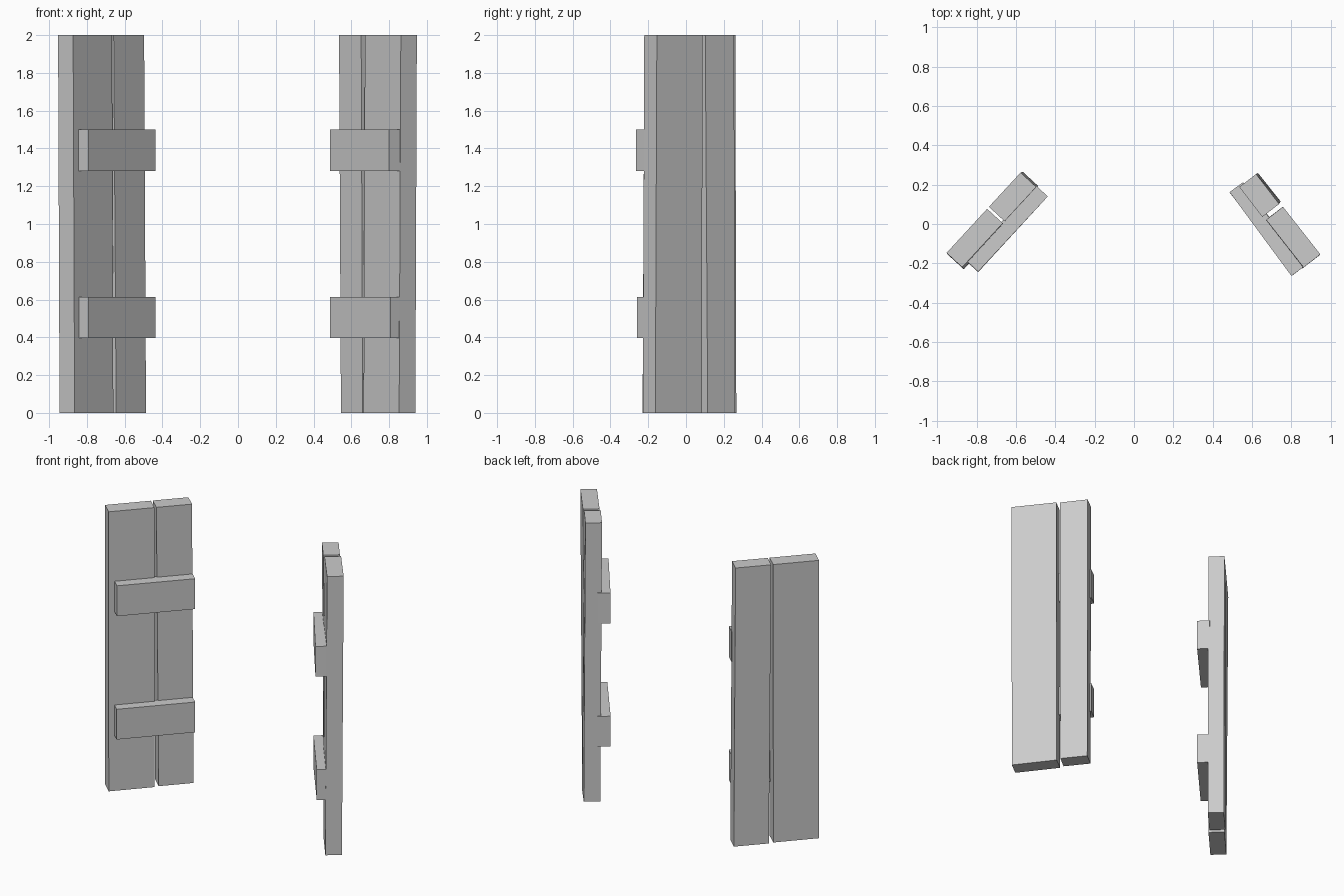
import bpy
from mathutils import Vector

if "Cube" in bpy.data.objects:
    bpy.data.objects.remove(bpy.data.objects["Cube"])


def board(name, bottom, top, z0, z1, depth):
    """Slab with a front edge line (two xy points) at each end, thickened towards the back."""
    verts = []
    for line, z in ((bottom, z0), (top, z1)):
        a, b = (Vector((x, y, z)) for x, y in line)
        d = (b - a).normalized()
        n = Vector((-d.y, d.x, 0)) * depth
        verts += [a, b, b + n, a + n]
    faces = [(3, 2, 1, 0), (4, 5, 6, 7)]
    faces += [(i, (i + 1) % 4, (i + 1) % 4 + 4, i + 4) for i in range(4)]
    mesh = bpy.data.meshes.new(name)
    mesh.from_pydata(verts, [], faces)
    obj = bpy.data.objects.new(name, mesh)
    bpy.context.collection.objects.link(obj)
    return obj


# Upright planks: slightly crooked, two per shutter (bottom line, top line)
planks = {
    "left_outer_plank": (((-0.865, -0.23), (-0.66, -0.006)), ((-0.873, -0.22), (-0.667, 0.004))),
    "left_inner_plank": (((-0.645, 0.022), (-0.487, 0.193)), ((-0.658, 0.014), (-0.497, 0.188))),
    "right_inner_plank": (((0.545, 0.193), (0.66, 0.048)), ((0.535, 0.188), (0.652, 0.036))),
    "right_outer_plank": (((0.665, 0.018), (0.853, -0.228)), ((0.672, 0.021), (0.862, -0.221))),
}
# Right shutter slopes the other way, but left-to-right lines always have the back on the left
for name, (bottom, top) in planks.items():
    board(name, bottom, top, 0, 2, 0.108)

# Battens across the front of each shutter
battens = {
    "left": (((-0.792, -0.245), (-0.438, 0.14)), ((-0.792, -0.242), (-0.438, 0.14))),
    "right": (((0.486, 0.16), (0.807, -0.26)), ((0.486, 0.162), (0.80, -0.264))),
}
for side, lines in battens.items():
    for level, line, z0, z1 in (("lower", lines[0], 0.397, 0.614), ("upper", lines[1], 1.281, 1.499)):
        board(f"{side}_{level}_batten", line, line, z0, z1, 0.085)
